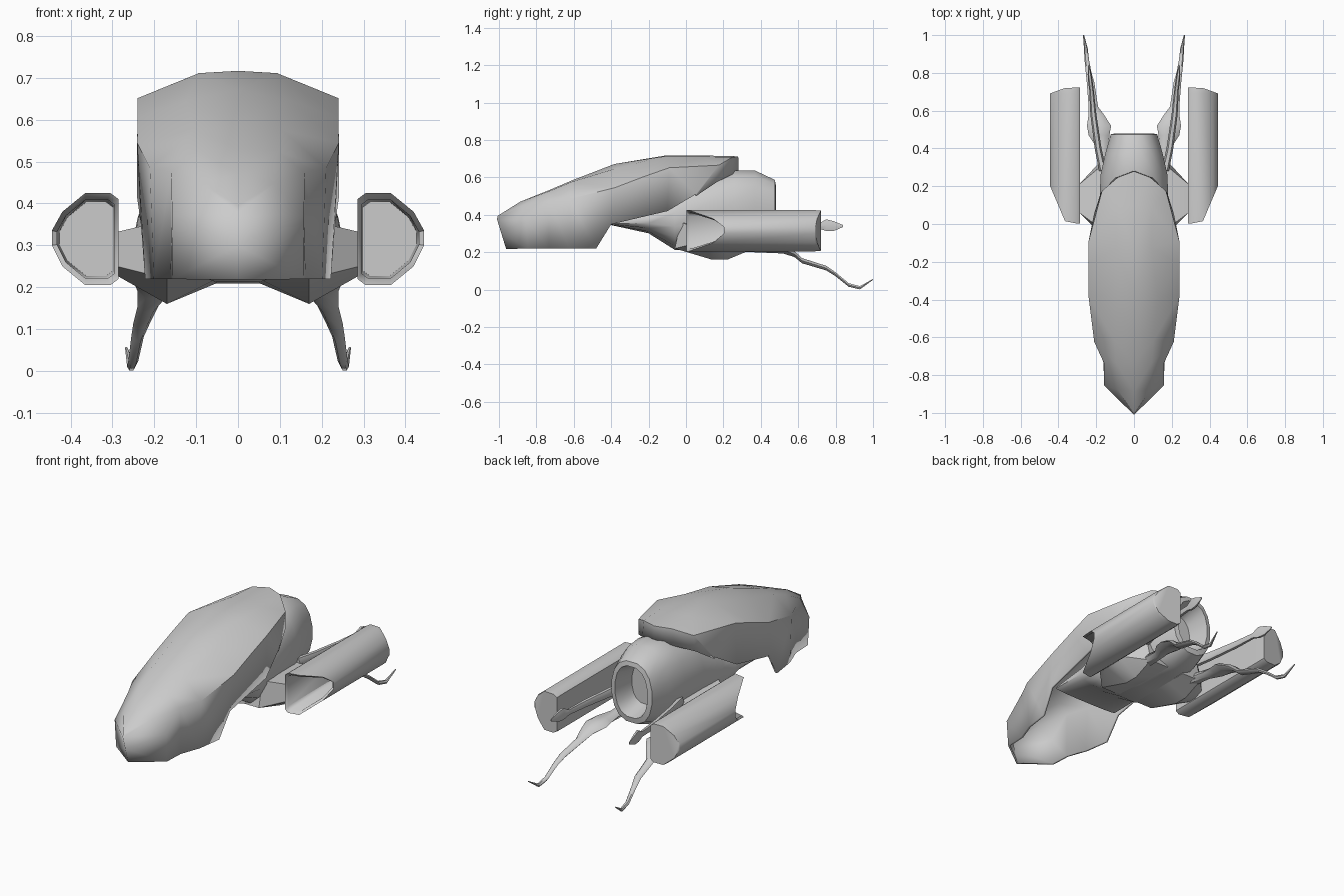
import bpy, bmesh, math
from mathutils import Vector


def loft(name, rows, closed=True, cap0=True, cap1=True, mirror=True, thick=0, angle=50):
    """Skin consecutive rows of points; optionally mirror in x and thicken."""
    bm = bmesh.new()
    vs = [[bm.verts.new(p) for p in row] for row in rows]
    n = len(rows[0])
    for a, b in zip(vs, vs[1:]):
        for i in range(n if closed else n - 1):
            j = (i + 1) % n
            bm.faces.new((a[i], a[j], b[j], b[i]))
    if closed and cap0:
        bm.faces.new(vs[0])
    if closed and cap1:
        bm.faces.new(vs[-1])
    bmesh.ops.recalc_face_normals(bm, faces=bm.faces)
    me = bpy.data.meshes.new(name)
    bm.to_mesh(me)
    bm.free()
    ob = bpy.data.objects.new(name, me)
    bpy.context.collection.objects.link(ob)
    bpy.ops.object.select_all(action='DESELECT')
    ob.select_set(True)
    bpy.context.view_layer.objects.active = ob
    bpy.ops.object.shade_smooth_by_angle(angle=math.radians(angle))
    if mirror:
        ob.modifiers.new("Mirror", 'MIRROR').merge_threshold = 0.002
    if thick:
        s = ob.modifiers.new("Solidify", 'SOLIDIFY')
        s.thickness = thick
        s.offset = -1
    return ob


def limb(name, path, sides=6):
    """Tapered limb; each path entry is x, y, z, half width, half height."""
    rows = []
    for x, y, z, w, h in path:
        rows.append([(x + w * math.cos(2 * math.pi * k / sides), y,
                      z + h * math.sin(2 * math.pi * k / sides)) for k in range(sides)])
    return loft(name, rows)


# Hood: open shell, each row runs from the ridge to the lower edge
hood = [
    [(0, -1, .385), (0, -1, .37), (0, -.975, .30), (0, -.95, .22)],
    [(0, -.88, .46), (.08, -.87, .44), (.147, -.85, .37), (.145, -.84, .22)],
    [(0, -.73, .52), (.09, -.73, .515), (.15, -.73, .47), (.15, -.73, .22)],
    [(0, -.60, .575), (.10, -.61, .565), (.20, -.62, .48), (.19, -.62, .22)],
    [(0, -.38, .66), (.12, -.38, .635), (.23, -.38, .54), (.21, -.48, .22)],
    [(0, -.11, .705), (.09, -.12, .70), (.23, -.22, .60), (.22, -.40, .35)],
    [(0, .10, .705), (.09, .08, .70), (.23, -.09, .645), (.23, -.10, .42)],
    [(0, .27, .705), (.08, .24, .70), (.16, .17, .66), (.20, .05, .51)],
    [(0, .27, .64), (.09, .235, .615), (.165, .16, .575), (.20, .05, .50)],
]
loft("hood_shell", hood, closed=False, thick=.012)

# Central hull: y, half width, bottom, top; last rows form the rear nozzle
hull = [(-.40, .205, .345, .365), (-.20, .20, .30, .44), (-.06, .195, .21, .54),
        (.10, .185, .205, .61), (.26, .18, .205, .64), (.37, .155, .21, .64),
        (.475, .125, .25, .59), (.48, .10, .28, .565), (.36, .08, .31, .53)]


def hull_ring(y, rx, z0, z1, n=16):
    ring = []
    for k in range(n):
        a = 2 * math.pi * (k + .5) / n
        c, s = math.cos(a), math.sin(a)
        ring.append((rx * math.copysign(abs(c) ** .8, c), y,
                     (z0 + z1) / 2 + (z1 - z0) / 2 * math.copysign(abs(s) ** .9, s)))
    return ring


loft("central_hull", [hull_ring(*h) for h in hull], mirror=False)

# Side struts joining the hull to the pods
root = [(-.06, .22), (.14, .16), (.22, .16), (.34, .21), (.31, .34), (-.03, .36)]
tip = [(.06, .25), (.11, .228), (.16, .228), (.21, .25), (.21, .32), (.06, .332)]
loft("side_strut", [[(.05, y, max(z, .21)) for y, z in root],
                    [(.17, y, z) for y, z in root],
                    [(.29, y, z) for y, z in tip]], angle=30)

# Side pods: D section, scooped front, hollow inside, closed rounded tail
section = [(.285, .22), (.305, .205), (.365, .205), (.42, .25), (.445, .30),
           (.445, .335), (.42, .38), (.365, .425), (.305, .425), (.285, .41)]


def pod_ring(y, scale=1, scoop=0, tail=0):
    ring = []
    for x, z in section:
        t = max(0, (x - .36) / .085)
        ring.append((.355 + (x - .355) * scale, y + scoop * t - tail * t,
                     .315 + (z - .315) * scale))
    return ring


loft("side_pod", [pod_ring(.60, .80), pod_ring(.02, .86, .19), pod_ring(.003, 1, .2),
                  pod_ring(.69, 1), pod_ring(.722, .97, 0, .03)], angle=45)

# Trailing legs with broad thighs and upturned toes
limb("trailing_leg", [(.155, .28, .23, .035, .03), (.165, .40, .22, .03, .025),
                      (.185, .47, .215, .055, .022), (.185, .52, .212, .064, .022),
                      (.20, .58, .19, .04, .018), (.215, .62, .155, .025, .016),
                      (.23, .75, .115, .02, .014), (.24, .80, .082, .015, .012),
                      (.25, .87, .025, .012, .011), (.255, .93, .010, .010, .010),
                      (.267, 1.0, .055, .003, .003)])

# Slim rear arms ending in a small blade
limb("rear_arm", [(.165, .28, .34, .02, .03), (.19, .40, .34, .018, .025),
                  (.215, .58, .34, .016, .02), (.225, .71, .34, .012, .016),
                  (.23, .75, .345, .012, .036), (.235, .79, .34, .010, .03),
                  (.24, .84, .34, .003, .006)])
